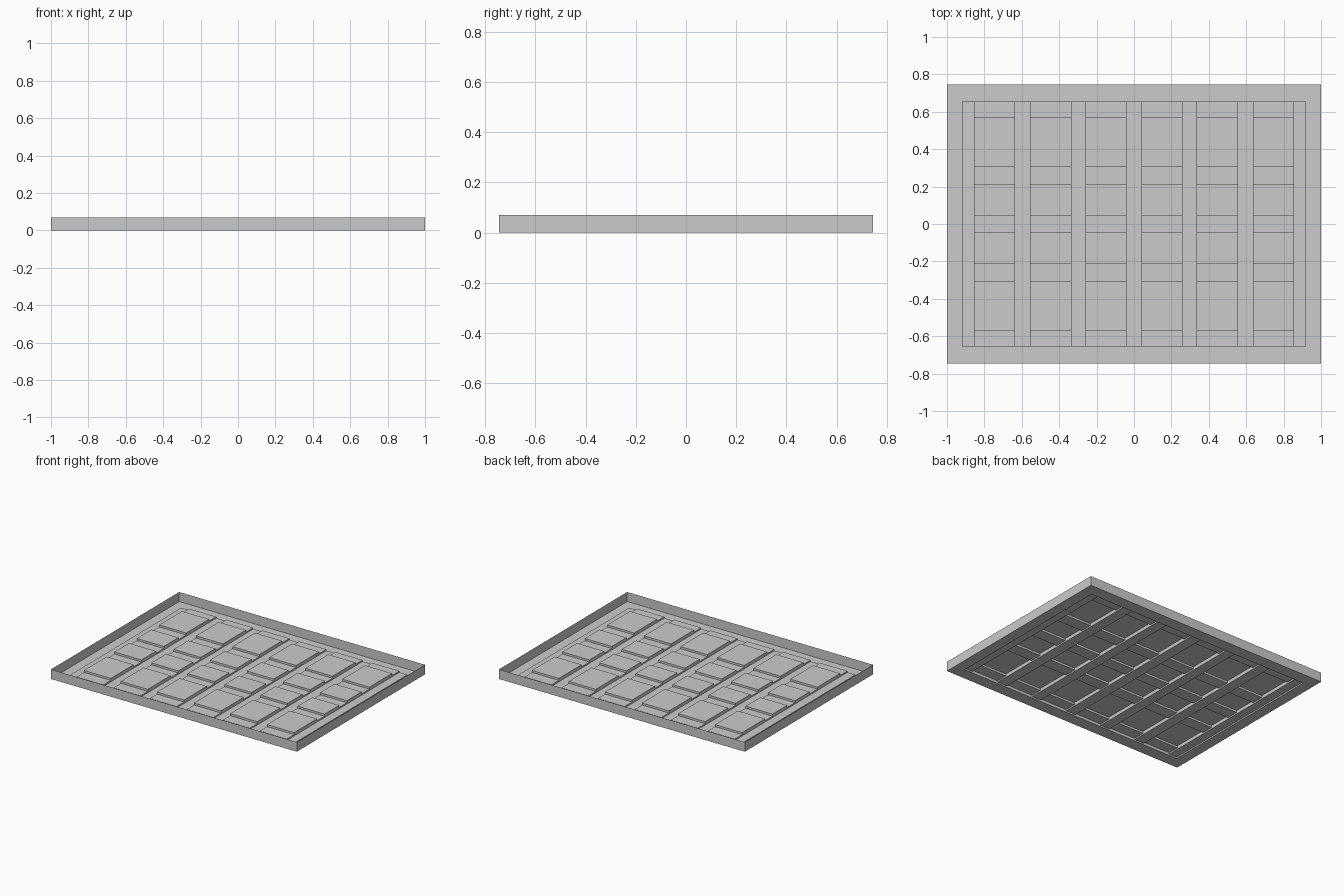
import bpy, bmesh

cube = bpy.data.objects.get("Cube")
if cube:
    bpy.data.objects.remove(cube, do_unlink=True)

grey = bpy.data.materials.new("plain_grey")
grey.use_nodes = True
colour = (0.6, 0.6, 0.6, 1)
grey.diffuse_color = colour
grey.node_tree.nodes["Principled BSDF"].inputs["Base Color"].default_value = colour

HALF_X, HALF_Y, HEIGHT = 1.0, 0.745, 0.07
FIELD_X, FIELD_Y = 0.92, 0.655
BORDER_Z, BEAM_Z, CROSSBAR_Z, PANEL_Z = 0.0, 0.01, 0.02, 0.035


def mirrored(values):
    return sorted([-v for v in values] + values)


# Bays lie between long beams; panels lie between crossbars
bay_edges = mirrored([0.04, 0.26, 0.335, 0.555, 0.635, 0.855])
panel_edges = mirrored([0.045, 0.215, 0.305, 0.57])
bays = list(zip(bay_edges[0::2], bay_edges[1::2]))
bays = [(-0.855, -0.635), (-0.555, -0.335), (-0.26, -0.04),
        (0.04, 0.26), (0.335, 0.555), (0.635, 0.855)]
panels = list(zip(panel_edges[0::2], panel_edges[1::2]))


def make_object(name, quads):
    bm = bmesh.new()
    for quad in quads:
        bm.faces.new([bm.verts.new(p) for p in quad])
    bmesh.ops.remove_doubles(bm, verts=bm.verts, dist=0.0001)
    mesh = bpy.data.meshes.new(name)
    bm.to_mesh(mesh)
    bm.free()
    mesh.materials.append(grey)
    bpy.context.collection.objects.link(bpy.data.objects.new(name, mesh))


def flat(x0, x1, y0, y1, z):
    return [(x0, y0, z), (x1, y0, z), (x1, y1, z), (x0, y1, z)]


def riser_x(x, y0, y1, low, high, side):
    quad = [(x, y0, low), (x, y1, low), (x, y1, high), (x, y0, high)]
    return quad if side > 0 else quad[::-1]


def riser_y(y, x0, x1, low, high, side):
    quad = [(x0, y, low), (x1, y, low), (x1, y, high), (x0, y, high)]
    return quad if side < 0 else quad[::-1]


# Thin outer wall
make_object("outer_wall",
            [riser_x(s * HALF_X, -HALF_Y, HALF_Y, 0, HEIGHT, s) for s in (-1, 1)]
            + [riser_y(s * HALF_Y, -HALF_X, HALF_X, 0, HEIGHT, s) for s in (-1, 1)])

# Flat border around the coffered field
border = []
for s in (-1, 1):
    x0, x1 = sorted((s * FIELD_X, s * HALF_X))
    border.append(flat(x0, x1, -FIELD_Y, FIELD_Y, BORDER_Z))
    y0, y1 = sorted((s * FIELD_Y, s * HALF_Y))
    border.append(flat(-HALF_X, HALF_X, y0, y1, BORDER_Z))
make_object("border", border)

# Long beams, with the step up from the border
beam_xs = [-FIELD_X] + [x for bay in bays for x in bay] + [FIELD_X]
beams = []
for x0, x1 in zip(beam_xs[0::2], beam_xs[1::2]):
    beams.append(flat(x0, x1, -FIELD_Y, FIELD_Y, BEAM_Z))
    beams += [riser_y(s * FIELD_Y, x0, x1, BORDER_Z, BEAM_Z, s) for s in (-1, 1)]
beams += [riser_x(s * FIELD_X, -FIELD_Y, FIELD_Y, BORDER_Z, BEAM_Z, s) for s in (-1, 1)]
make_object("long_beams", beams)

# Crossbars between the beams
bar_ys = [-FIELD_Y] + [y for panel in panels for y in panel] + [FIELD_Y]
crossbars = []
for x0, x1 in bays:
    for y0, y1 in zip(bar_ys[0::2], bar_ys[1::2]):
        crossbars.append(flat(x0, x1, y0, y1, CROSSBAR_Z))
        crossbars += [riser_x(x0, y0, y1, BEAM_Z, CROSSBAR_Z, -1),
                      riser_x(x1, y0, y1, BEAM_Z, CROSSBAR_Z, 1)]
    crossbars += [riser_y(s * FIELD_Y, x0, x1, BORDER_Z, CROSSBAR_Z, s) for s in (-1, 1)]
make_object("crossbars", crossbars)

# Raised coffer panels, open underneath
coffers = []
for x0, x1 in bays:
    for y0, y1 in panels:
        coffers += [flat(x0, x1, y0, y1, PANEL_Z),
                    riser_x(x0, y0, y1, BEAM_Z, PANEL_Z, -1),
                    riser_x(x1, y0, y1, BEAM_Z, PANEL_Z, 1),
                    riser_y(y0, x0, x1, CROSSBAR_Z, PANEL_Z, -1),
                    riser_y(y1, x0, x1, CROSSBAR_Z, PANEL_Z, 1)]
make_object("coffer_panels", coffers)
